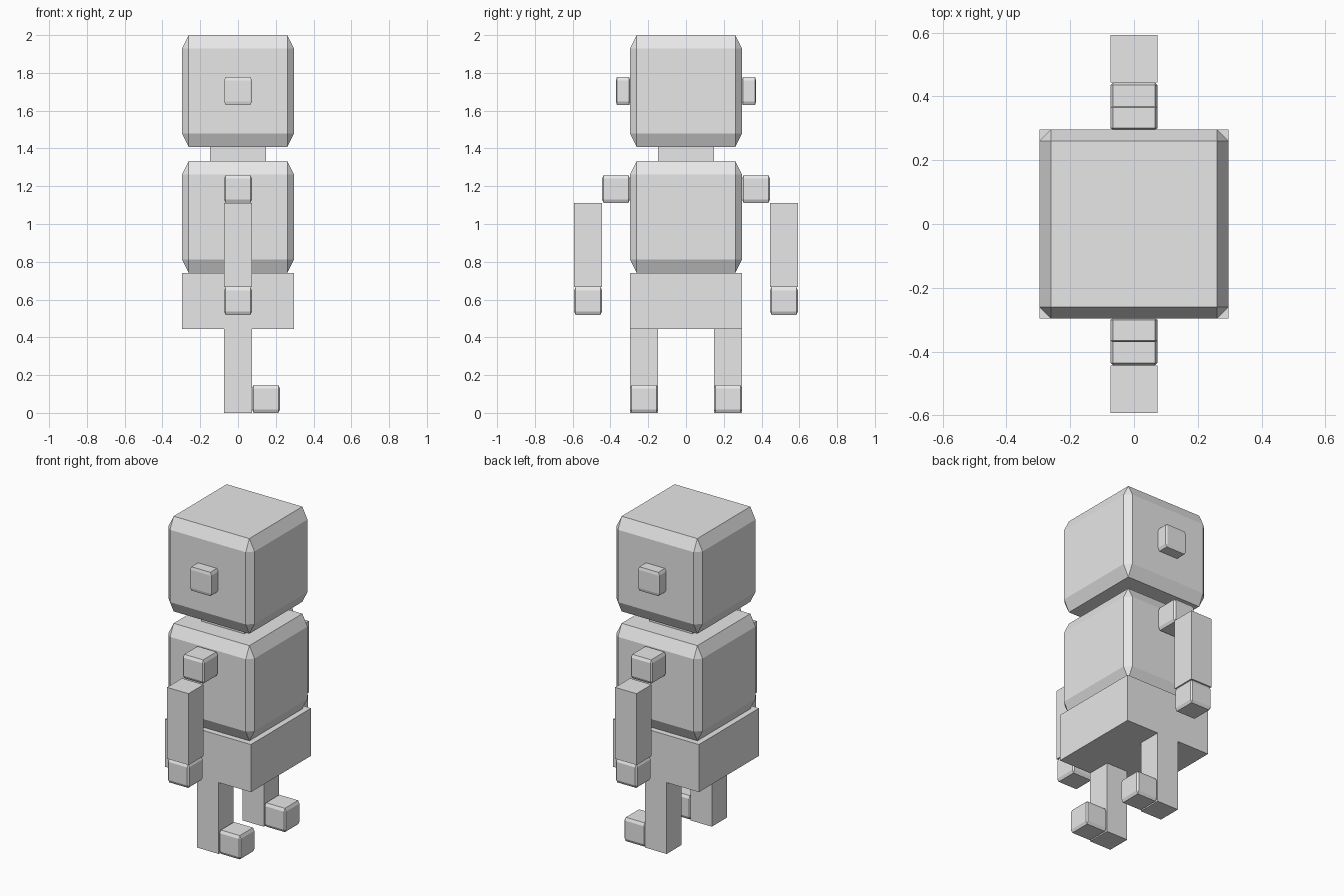
import bpy, bmesh

if "Cube" in bpy.data.objects:
    bpy.data.objects.remove(bpy.data.objects["Cube"])

U = 2 / 27  # block unit: the figure is 27 units tall

grey = bpy.data.materials.new("light grey")
grey.diffuse_color = (0.8, 0.8, 0.8, 1)
grey.use_nodes = True
grey.node_tree.nodes["Principled BSDF"].inputs["Base Color"].default_value = grey.diffuse_color


def block(name, x, y, z, chamfer=False):
    """Box between the given unit ranges, optionally with chamfered edges."""
    bm = bmesh.new()
    bmesh.ops.create_cube(bm, size=1)
    if chamfer:
        # chamfer a half-height cube, so that it is twice as tall in z when stretched
        bmesh.ops.scale(bm, vec=(1, 1, 0.5), verts=bm.verts)
        bmesh.ops.bevel(bm, geom=bm.edges[:], offset=0.06, segments=1,
                        profile=0.5, affect='EDGES')
        bmesh.ops.scale(bm, vec=(1, 1, 2), verts=bm.verts)
    size = [(b - a) * U for a, b in (x, y, z)]
    centre = [(a + b) / 2 * U for a, b in (x, y, z)]
    bmesh.ops.scale(bm, vec=size, verts=bm.verts)
    bmesh.ops.translate(bm, vec=centre, verts=bm.verts)
    bmesh.ops.recalc_face_normals(bm, faces=bm.faces)
    mesh = bpy.data.meshes.new(name)
    bm.to_mesh(mesh)
    bm.free()
    mesh.materials.append(grey)
    obj = bpy.data.objects.new(name, mesh)
    bpy.context.collection.objects.link(obj)
    return obj


# central stack
block("head", (-4, 4), (-4, 4), (19, 27), True)
block("neck", (-2, 2), (-2, 2), (18, 19))
block("torso", (-4, 4), (-4, 4), (10, 18), True)
block("pelvis", (-4, 4), (-4, 4), (6, 10))

# paired parts on both sides
for side, s in (("right", -1), ("left", 1)):
    def span(a, b):
        return tuple(sorted((a * s, b * s)))

    block(side + "_ear", (-1, 1), span(4, 5), (22, 24), True)
    block(side + "_shoulder", (-1, 1), span(4, 6), (15, 17), True)
    block(side + "_arm", (-1, 1), span(6, 8), (9, 15))
    block(side + "_hand", (-1, 1), span(6, 8), (7, 9), True)
    block(side + "_leg", (-1, 1), span(2, 4), (0, 6))
    block(side + "_foot", (1, 3), span(2, 4), (0, 2), True)
